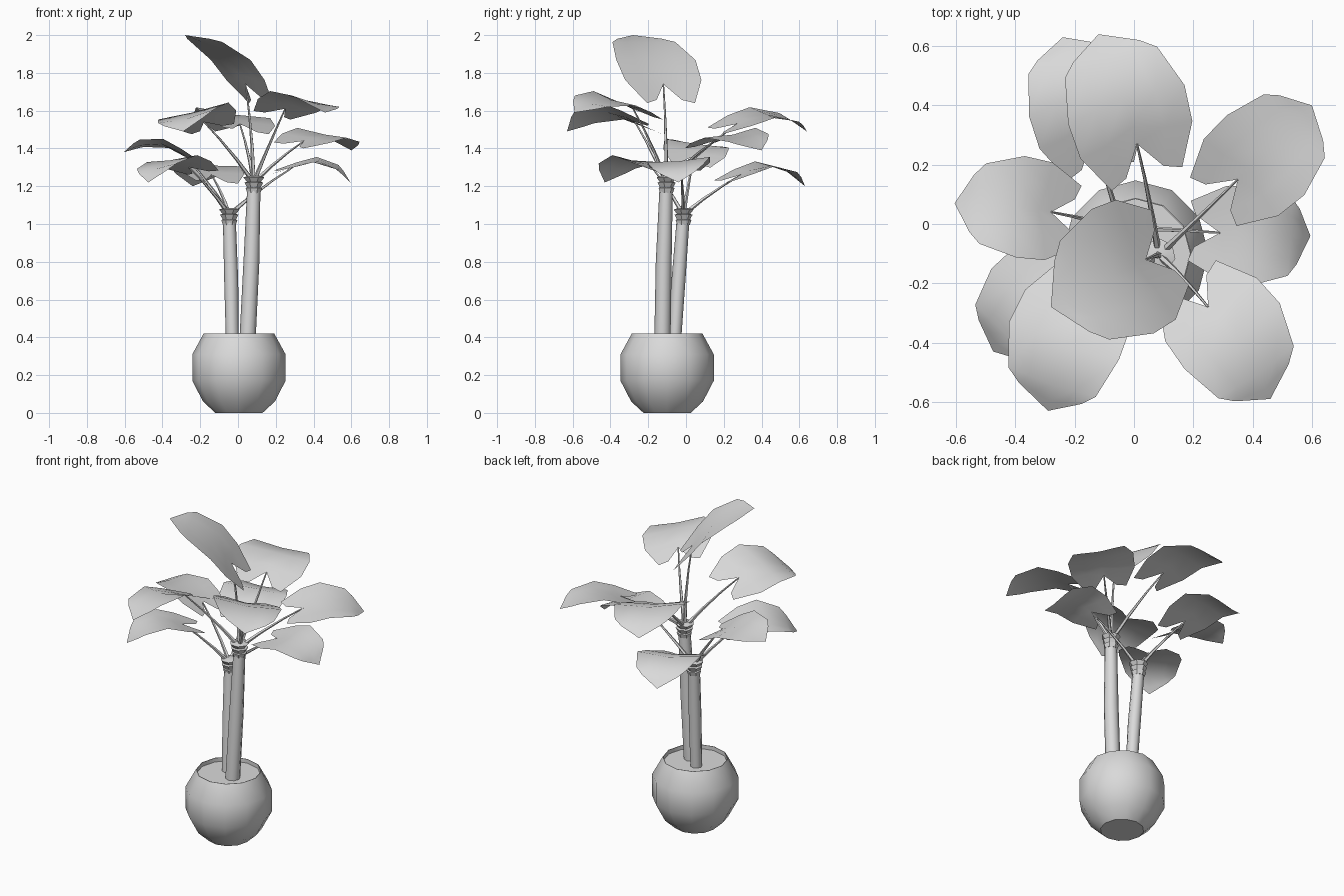
import bpy, bmesh, math
from mathutils import Vector, Matrix

cube = bpy.data.objects.get("Cube")
if cube:
    bpy.data.objects.remove(cube, do_unlink=True)

mat = bpy.data.materials.new("plain_grey")
mat.use_nodes = True
GREY = (0.7, 0.7, 0.7, 1)
mat.diffuse_color = GREY
mat.node_tree.nodes["Principled BSDF"].inputs["Base Color"].default_value = GREY


def finish(name, bm, angle=50):
    mesh = bpy.data.meshes.new(name)
    bm.to_mesh(mesh)
    bm.free()
    mesh.materials.append(mat)
    obj = bpy.data.objects.new(name, mesh)
    bpy.context.collection.objects.link(obj)
    bpy.ops.object.select_all(action='DESELECT')
    obj.select_set(True)
    bpy.context.view_layer.objects.active = obj
    bpy.ops.object.shade_smooth_by_angle(angle=math.radians(angle))


def skin(name, loops, angle=50):
    """Join closed vertex loops into a capped tube."""
    bm = bmesh.new()
    loops = [[bm.verts.new(p) for p in loop] for loop in loops]
    count = len(loops[0])
    for lo, hi in zip(loops, loops[1:]):
        for i in range(count):
            j = (i + 1) % count
            bm.faces.new((lo[i], lo[j], hi[j], hi[i]))
    bm.faces.new(loops[0])
    bm.faces.new(loops[-1])
    bmesh.ops.recalc_face_normals(bm, faces=bm.faces)
    finish(name, bm, angle)


def circle(centre, radius, sides, across=Vector((1, 0, 0)), up=Vector((0, 1, 0))):
    return [Vector(centre) + radius * (across * math.sin(a) + up * math.cos(a))
            for a in (math.tau * i / sides for i in range(sides))]


# Pot: rounded bowl with soil just inside the rim
pot_profile = [(0, .125), (.06, .19), (.17, .247), (.31, .247), (.42, .187), (.42, .184), (.395, .184)]
skin("pot", [circle((.005, -.1, z), r, 12) for z, r in pot_profile], 40)


# Trunks with flared bark collars at the crown
def trunk(name, base, mid, top, r0, r1):
    rings = [(base, r0), (mid, (r0 + r1) / 2 + .003), (top, r1)]
    skin(name, [circle(c, r, 8) for c, r in rings])
    for i in range(3):
        z = top[2] - .035 + i * .028
        ring = [(z, r1 + .001), (z + .026, r1 + .01 + .006 * i), (z + .034, r1 - .01)]
        skin(f"{name}_collar_{i + 1}", [circle((top[0], top[1], h), r, 7) for h, r in ring], 30)


trunk("tall_trunk", (.05, -.125, .38), (.071, -.118, .8), (.084, -.105, 1.2), .043, .035)
trunk("short_trunk", (-.03, -.06, .38), (-.036, -.04, .7), (-.046, -.015, 1.03), .034, .034)
TALL = Vector((.083, -.105, 1.22))
SHORT = Vector((-.046, -.015, 1.05))


# Stalk: thin tapering stem with a slight upward bow
def stalk(name, root, end):
    direction = (end - root).normalized()
    side = direction.cross(Vector((.3, .2, 1))).normalized()
    up = side.cross(direction)
    loops = []
    for t, r in ((0, .013), (.35, .009), (.7, .006), (1, .004)):
        centre = root.lerp(end, t) + up * .01 * math.sin(math.pi * t)
        loops.append(circle(centre, r, 5, side, up))
    skin(name, loops)


# Leaf half pattern, base to tip: midrib, inner and edge points (along, across)
PATTERN = [((0, 0), (-.24, .17), (-.3, .32)),
           ((.14, 0), (.06, .27), (.03, .51)),
           ((.4, 0), (.36, .27), (.33, .53)),
           ((.75, 0), (.73, .22), (.72, .42)),
           ((.9, 0), (.86, .16), (.83, .3))]


def leaf(name, root, base, tip, roll, arch):
    """Heart-shaped blade, arched from base to tip and slightly lifted at both sides."""
    base, tip = Vector(base), Vector(tip)
    forward = tip - base
    size = forward.length
    forward.normalize()
    side = forward.cross(Vector((0, 0, 1))).normalized()
    side = Matrix.Rotation(math.radians(-roll), 3, forward) @ side
    up = side.cross(forward)
    bm = bmesh.new()

    def point(u, v):
        lift = arch * math.sin(math.pi * u) + .06 * abs(v)
        return bm.verts.new(base + size * (forward * u + side * v + up * lift))

    rows = []
    for mid, inner, edge in PATTERN:
        rows.append([point(edge[0], -edge[1]), point(inner[0], -inner[1]), point(*mid),
                     point(*inner), point(*edge)])
    for a, b in zip(rows, rows[1:]):
        for i in range(4):
            bm.faces.new((a[i], a[i + 1], b[i + 1], b[i]))
    end = point(1, 0)
    for i in range(4):
        bm.faces.new((rows[-1][i], rows[-1][i + 1], end))
    finish(name, bm, 60)
    stalk(name + "_stalk", root, base)


leaf("back_leaf", TALL, (.01, .27, 1.53), (-.12, .64, 1.49), -8, .18)
leaf("back_right_low_leaf", SHORT, (-.14, .29, 1.26), (-.24, .63, 1.2), -4, .22)
leaf("back_left_leaf", TALL, (.35, .15, 1.44), (.6, .4, 1.39), -8, .16)
leaf("left_low_leaf", SHORT, (.29, -.03, 1.3), (.595, -.04, 1.22), -5, .22)
leaf("front_left_leaf", TALL, (.25, -.28, 1.61), (.46, -.59, 1.59), 11, .16)
leaf("top_leaf", TALL, (.04, -.12, 1.74), (-.28, -.28, 2), 0, .1)
leaf("front_right_leaf", TALL, (-.18, -.27, 1.54), (-.29, -.63, 1.49), -13, .2)
leaf("right_low_leaf", SHORT, (-.26, -.18, 1.3), (-.475, -.43, 1.22), -6, .22)
leaf("right_leaf", SHORT, (-.28, .04, 1.36), (-.605, .07, 1.38), -8, .18)
